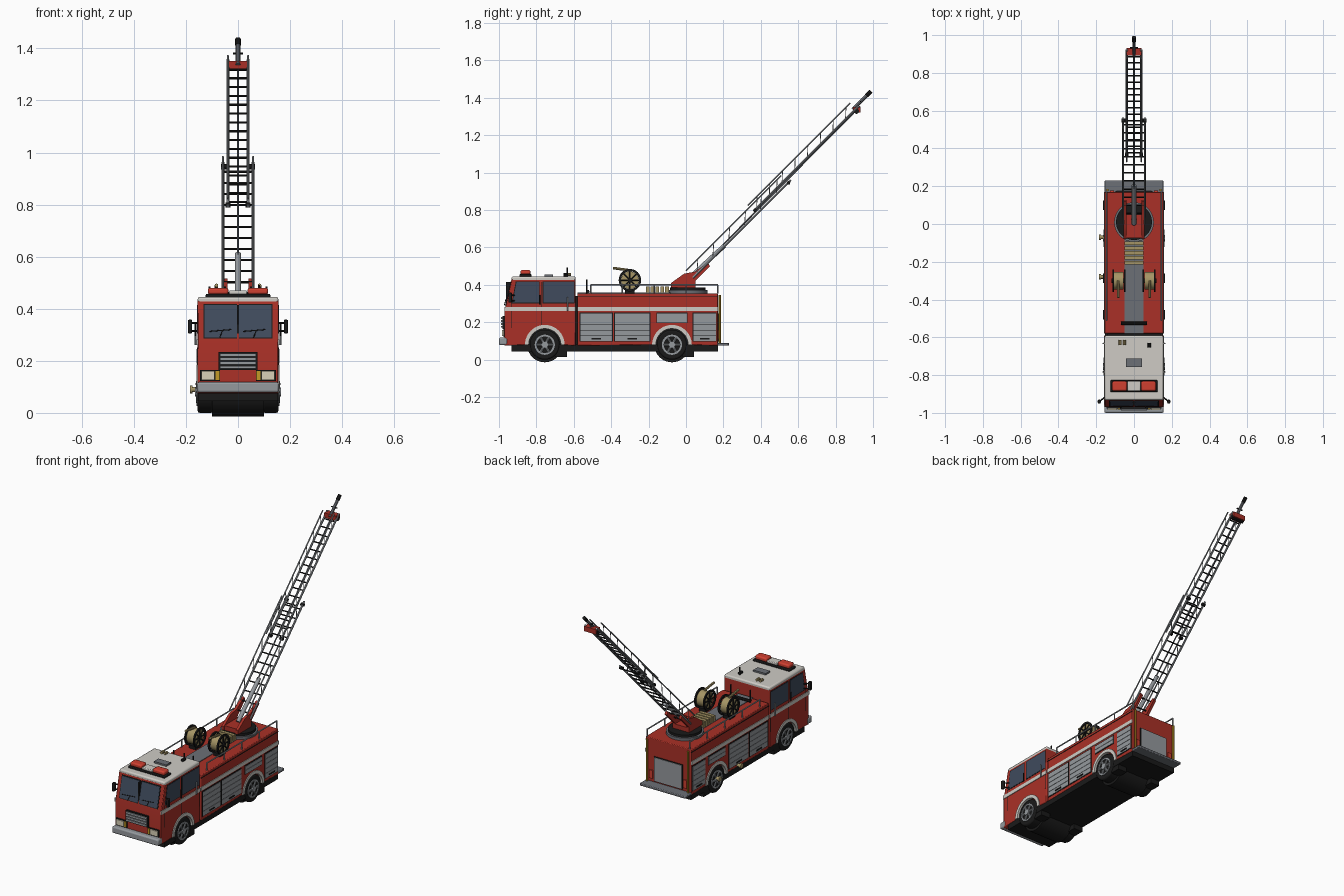
import bpy, bmesh
from math import sin, cos, pi, radians
from mathutils import Vector

cube = bpy.data.objects.get("Cube")
if cube:
    bpy.data.objects.remove(cube, do_unlink=True)


def material(label, *rgb):
    mat = bpy.data.materials.new(label)
    mat.use_nodes = True
    mat.diffuse_color = (*rgb, 1)
    mat.node_tree.nodes["Principled BSDF"].inputs["Base Color"].default_value = (*rgb, 1)
    return mat


RED = material("red paint", .4, .03, .02)
WHITE = material("white paint", .62, .6, .56)
SILVER = material("silver", .3, .32, .34)
GREY = material("steel grey", .15, .16, .18)
BLACK = material("black rubber", .01, .01, .01)
BRASS = material("brass", .38, .3, .13)
GLASS = material("window glass", .05, .07, .11)
LAMP = material("lamp red", .62, .05, .03)
YELLOW = material("yellow", .55, .33, .02)
CREAM = material("lamp cream", .7, .64, .48)

# Main dimensions of the truck
HALF, FLOOR, DECK, ROOF = .155, .075, .355, .43
NOSE, CAB_BACK, BODY_FRONT, TAIL = -.97, -.59, -.58, .17
AXLES, TYRE, ARCH = (-.755, -.075), .08, .09
STRIPE, SILL, LINTEL = .26, .305, .415
EDGE, THIN = .002, .004
parts = {}


def mesh_of(name, mat):
    return parts.setdefault(name, (bmesh.new(), mat))[0]


def prism(name, mat, outline, x0, x1, mirror=False):
    """Side outline (y, z) extruded from x0 to x1."""
    bm = mesh_of(name, mat)
    for side in (1, -1) if mirror else (1,):
        near, far = ([bm.verts.new((side * x, y, z)) for y, z in outline] for x in (x0, x1))
        bm.faces.new(near)
        bm.faces.new(far[::-1])
        for i in range(len(near)):
            bm.faces.new((near[i - 1], far[i - 1], far[i], near[i]))


def rect(y0, y1, z0, z1, grow=0):
    y0, y1, z0, z1 = y0 - grow, y1 + grow, z0 - grow, z1 + grow
    return [(y0, z0), (y1, z0), (y1, z1), (y0, z1)]


def block(name, mat, half, *yz):
    """Box centred on the truck's middle plane."""
    prism(name, mat, rect(*yz), -half, half)


def pair(name, mat, x0, x1, *yz):
    """Matching boxes on the left and the right."""
    prism(name, mat, rect(*yz), x0, x1, True)


def side_panel(name, mat, lift, *yz):
    pair(name, mat, HALF - EDGE, HALF + lift, *yz)


def rod(name, mat, start, end, radius=THIN, mirror=False, seg=8):
    for side in (1, -1) if mirror else (1,):
        a, b = (Vector((side * x, y, z)) for x, y, z in (start, end))
        matrix = (b - a).to_track_quat('Z', 'Y').to_matrix().to_4x4()
        matrix.translation = (a + b) / 2
        bmesh.ops.create_cone(mesh_of(name, mat), cap_ends=True, segments=seg, radius1=radius,
                              radius2=radius, depth=(b - a).length, matrix=matrix)


def rods(*args, **options):
    rod(*args, mirror=True, **options)


def crossbar(name, mat, half, y, z, radius=THIN, seg=8):
    rod(name, mat, (-half, y, z), (half, y, z), radius, seg=seg)


def disc(name, mat, centre, radius, x0, x1):
    rods(name, mat, (x0, *centre), (x1, *centre), radius=radius, seg=40)


def arc(centre, radius, start, end, steps):
    turns = [start + (end - start) * i / steps for i in range(steps + 1)]
    return [(centre[0] + radius * cos(t), centre[1] + radius * sin(t)) for t in turns]


def band(name, mat, centre, inner, outer, x0, x1, sweep=2 * pi, steps=32):
    """Flat ring, or part of one, facing sideways."""
    a, b = (arc(centre, r, 0, sweep, steps) for r in (inner, outer))
    for i in range(steps):
        prism(name, mat, [a[i], b[i], b[i + 1], a[i + 1]], x0, x1, True)


def spokes(name, mat, centre, length, x, count, radius):
    for tip in arc(centre, length, 0, 2 * pi, count)[:-1]:
        rods(name, mat, (x, *centre), (x, *tip), radius=radius)


# Cab and body shells with wheel arches
def shell(name, top_outline, axle):
    front, back = top_outline[0][0], top_outline[-1][0]
    prism(name, RED, [(front, FLOOR), *top_outline, (back, FLOOR)]
          + arc((axle, TYRE), ARCH, 0, pi, 16), -HALF, HALF)


def slope_y(z):
    """Depth of the sloping cab front at a height."""
    return NOSE + .22 * max(z - STRIPE, 0)


shell("cab", [(NOSE, STRIPE), (slope_y(ROOF), ROOF), (CAB_BACK, ROOF)], AXLES[0])
shell("body", [(BODY_FRONT, DECK), (TAIL, DECK)], AXLES[1])
block("cab_roof", WHITE, HALF, slope_y(ROOF), CAB_BACK, LINTEL + THIN, ROOF + .015)
block("cab_gap", BLACK, HALF - .015, CAB_BACK - EDGE, BODY_FRONT + EDGE, TYRE, DECK - .015)
block("chassis", BLACK, HALF - EDGE, slope_y(ROOF), TAIL, .045, TYRE)
for start, end in ((NOSE, CAB_BACK), (BODY_FRONT, TAIL)):
    side_panel("side_stripe", WHITE, THIN, start, end, STRIPE, STRIPE + .022)
side_panel("body_trim", BLACK, EDGE, BODY_FRONT, TAIL, DECK - .02, DECK - .016)

# Wheels, arch trims and mud flaps
for axle in AXLES:
    hub = (axle, TYRE)
    crossbar("arch_liner", BLACK, .1, *hub, ARCH + THIN, 40)
    band("arch_trim", WHITE, hub, ARCH - THIN, .106, .14, HALF + .005, pi)
    disc("tyre", BLACK, hub, TYRE, .095, HALF)
    band("wheel_rim", SILVER, hub, .044, .054, .15, HALF + .005)
    disc("wheel_hub", SILVER, hub, .018, .15, HALF + .01)
    spokes("wheel_spoke", SILVER, hub, .047, HALF, 6, .007)
    pair("mud_flap", BLACK, ARCH, HALF - THIN, axle + .055, axle + .118, .015, FLOOR)


# Windscreen and wipers on the sloping front
def screen(name, mat, half, bottom, top, lift):
    outline = [(slope_y(z) - d, z) for z, d in
               ((bottom, lift), (top, lift), (top, -.01), (bottom, -.01))]
    prism(name, mat, outline, THIN, half, True)


screen("windscreen_frame", BLACK, .132, .286, .418, EDGE)
screen("windscreen", GLASS, .128, .29, .414, THIN)
block("windscreen_post", BLACK, THIN, slope_y(SILL) - EDGE, slope_y(ROOF), SILL, LINTEL)
for x in (-.11, .02):
    tip, arm = (slope_y(z) - .008 for z in (.32, .29))
    rod("wiper", BLACK, (x, tip, .313), (x + .085, tip, .32), EDGE)
    rod("wiper", BLACK, (x + .04, arm, .29), (x + .05, tip, .317), EDGE)

# Front panel: grille, lamps and bumper
block("grille_frame", BLACK, FLOOR, NOSE - .012, NOSE, .165, .233)
for row in range(4):
    z = .171 + row * .0155
    block("grille_slat", SILVER, .07, NOSE - .018, NOSE, z, z + .01)
pair("headlamp_frame", BLACK, .07, .146, NOSE - .007, NOSE, .122, .165)
pair("headlamp", CREAM, .09, .141, NOSE - .014, NOSE, .127, .16)
pair("turn_signal", YELLOW, .072, .087, NOSE - .012, NOSE, .127, .16)
block("front_bumper", SILVER, HALF + EDGE, -1, NOSE + .015, .078, .118)

# Cab sides: windows, door seams, handles and mirrors
DOOR = -.775


def cab_window(front, back, lean):
    for name, mat, grow, lift in (("window_trim", BLACK, THIN, EDGE / 2), ("side_window", GLASS, 0, EDGE)):
        outline = rect(front, back, SILL, LINTEL, grow)
        outline[-1] = (outline[-1][0] + lean, outline[-1][1])
        prism(name, mat, outline, HALF - EDGE, HALF + lift, True)


cab_window(-.928, DOOR - .012, .022)
cab_window(DOOR + .012, CAB_BACK - .01, 0)
for y, z in ((DOOR, LINTEL), (-.935, SILL), (CAB_BACK - .01, SILL)):
    side_panel("door_seam", BLACK, EDGE / 2, y, y + EDGE, TYRE + ARCH, z)
GRIP = HALF + .008
rods("door_handle", BLACK, (GRIP, DOOR - .008, SILL - .01), (GRIP, DOOR - .008, .345))
rods("grab_handle", SILVER, (GRIP, -.632, STRIPE), (GRIP, -.632, .335))
pair("mirror", BLACK, .176, .192, -.95, -.93, SILL, .358)
for z in (.315, .345):
    rods("mirror_arm", BLACK, (HALF - THIN, -.915, z), (.182, -.938, z))

# Roof equipment
BAR = ROOF + .025
block("light_bar_base", BLACK, .124, -.89, -.826, ROOF, BAR + EDGE)
pair("beacon", LAMP, .037, .116, -.884, -.832, BAR, BAR + .025)
block("speaker", WHITE, .034, -.884, -.832, BAR, BAR + .015)
block("roof_hatch", GREY, .042, -.756, -.712, ROOF, BAR)
for x in (-.073, -.05):
    rod("air_horn", BRASS, (x, -.64, BAR), (x, -.615, BAR), .008)
rod("antenna", BLACK, (TYRE, -.635, ROOF), (TYRE, -.635, .492))
rod("antenna_base", BLACK, (TYRE, -.655, BAR), (TYRE, -.63, BAR), .009)

# Roller shutters along the sides and on the back
LOW, HIGH = .1, .248
for y0, y1, bottom, rows in ((-.565, -.395, LOW, 5), (-.38, -.195, LOW, 5),
                             (-.155, .005, .2, 2), (.04, .16, LOW, 5)):
    side_panel("shutter_frame", BLACK, EDGE, *rect(y0, y1, bottom, HIGH, THIN)[0][:1], y1 + THIN,
               bottom - THIN, HIGH + THIN)
    pitch = (HIGH - bottom) / rows
    for row in range(rows):
        z = bottom + row * pitch
        side_panel("shutter", SILVER, THIN, y0, y1, z, z + pitch - EDGE)
    if bottom == LOW:
        middle = (y0 + y1) / 2
        side_panel("shutter_handle", BLACK, .008, middle - .025, middle + .025, LOW + .008, LOW + .015)
block("rear_frame", BLACK, .097, TAIL, TAIL + THIN, LOW - THIN, HIGH)
block("rear_shutter", SILVER, .093, TAIL, TAIL + .007, LOW, HIGH - THIN)
block("rear_step", GREY, HALF, TAIL - THIN, .23, FLOOR, .09)
rods("rear_handrail", YELLOW, (.14, TAIL + .01, ARCH), (.14, TAIL + .01, .345), radius=.006)
pair("tail_lamp", LAMP, .105, .128, TAIL, TAIL + .007, .11, .16)

# Hose couplings on the right side
for y in (-.28, -.07):
    for name, start, end, radius in (("coupling_pipe", .14, .178, .01), ("coupling_cap", .174, .184, .015)):
        rod(name, BRASS, (-start, y, ARCH), (-end, y, ARCH), radius, seg=16)

# Deck, railings and steps
RAIL_X, RAIL_Z, RAIL_START = HALF - .01, .4, -.51
block("deck", GREY, .05, BODY_FRONT, -.08, DECK - THIN, DECK + THIN)
rods("railing", SILVER, (RAIL_X, RAIL_START, RAIL_Z), (RAIL_X, TAIL, RAIL_Z))
for post in range(5):
    y = RAIL_START + post * (TAIL - RAIL_START) / 4
    rods("railing_post", SILVER, (RAIL_X, y, DECK), (RAIL_X, y, RAIL_Z))
crossbar("cross_bar", BLACK, .07, -.525, DECK + .01, .009)
rods("deck_post", BLACK, (.066, -.53, DECK), (.066, -.53, ROOF))
for step in range(5):
    y = -.215 + step * .026
    block("deck_step", BRASS, .05, y, y + .019, DECK, .392)

# Hose reels
REEL = (-.3, .425)
disc("hose_drum", BRASS, REEL, .047, .056, .108)
for x in (.05, .11):
    band("reel_rim", BLACK, REEL, .048, .06, x - THIN, x + THIN)
    spokes("reel_spoke", BLACK, REEL, .05, x, 8, THIN)
disc("reel_axle", BLACK, REEL, .012, .044, .12)
pair("reel_stand", BLACK, .06, .105, REEL[0] - .025, REEL[0] + .025, DECK, .375)
rods("hose_nozzle", BRASS, (.083, -.39, .49), (.083, REEL[0], .478), radius=.007)

# Turntable and ladder cradle
TABLE = .387
for name, mat, radius, top in (("turntable", GREY, .105, TABLE - .015), ("turntable_top", BLACK, .095, TABLE)):
    rod(name, mat, (0, .01, DECK - THIN), (0, .01, top), radius, seg=48)
prism("cradle", RED, [(-.08, TABLE), (-.08, .41), (-.01, .46), (.045, .47), (.118, .517),
                      (.128, .5), (.05, .42), (.05, TABLE)], .04, .056, True)
block("cradle_floor", RED, .045, -.075, .05, TABLE, LINTEL)

# Ladder sections, laid out along a slope
SLOPE, PIVOT = radians(45), .475


def on(x, along, above):
    return (x, along * cos(SLOPE) - above * sin(SLOPE),
            PIVOT + along * sin(SLOPE) + above * cos(SLOPE))


def ladder(name, x, start, end, low, high, gap):
    rods(name + "_rail", SILVER, on(x, start, low), on(x, end, low), radius=.006)
    rods(name + "_handrail", SILVER, on(x, start, high), on(x, end - .02, high))
    for k in range(int((end - start) / gap)):
        s = start + (k + .5) * gap
        rod(name + "_rung", BLACK, on(-x, s, low), on(x, s, low))
        if k % 2 == 0:
            rods(name + "_brace", SILVER, on(x, s, low), on(x, s + gap, high), radius=EDGE)


ladder("lower_ladder", .058, 0, .74, -.052, 0, .06)
ladder("upper_ladder", .039, .48, 1.275, -.03, .014, .048)
rod("ladder_pole", GREY, on(0, .05, -.042), on(0, 1.28, -.036))
rod("lift_cylinder", SILVER, (0, 0, .42), on(0, .24, -.05), .012, seg=16)
for x, along, above in ((.045, .72, -.055), (.028, .49, -.032)):
    rods("ladder_stop", BLACK, on(x, along, above), on(x + .02, along, above), radius=.01)

# Ladder tip with water nozzle
block("tip_box", RED, .04, .892, .932, 1.322, 1.352)
crossbar("tip_bar", BLACK, .042, .912, 1.328, .014)
rod("water_nozzle", GREY, on(0, 1.24, -.02), on(0, 1.355, -.02), .009)
rod("nozzle_tip", BLACK, on(0, 1.345, -.02), on(0, 1.378, -.02), .011)
rod("nozzle_handle", BLACK, on(-.02, 1.3, -.02), on(.02, 1.3, -.02))

# Turn the collected parts into objects with softened edges
SOFT = {"cab_roof", "front_bumper", "tyre", "beacon"}
EASED = {"light_bar_base", "mirror", "cab", "body", "rear_step", "speaker"}
for name, (bm, mat) in parts.items():
    bmesh.ops.recalc_face_normals(bm, faces=bm.faces)
    mesh = bpy.data.meshes.new(name)
    bm.to_mesh(mesh)
    bm.free()
    mesh.materials.append(mat)
    part = bpy.data.objects.new(name, mesh)
    bpy.context.collection.objects.link(part)
    if name in SOFT | EASED:
        bevel = part.modifiers.new("soft_edges", 'BEVEL')
        bevel.width, bevel.segments, bevel.limit_method = .008 if name in SOFT else THIN, 2, 'ANGLE'
    part.select_set(True)
    bpy.context.view_layer.objects.active = part
bpy.ops.object.shade_smooth_by_angle(angle=radians(35))
